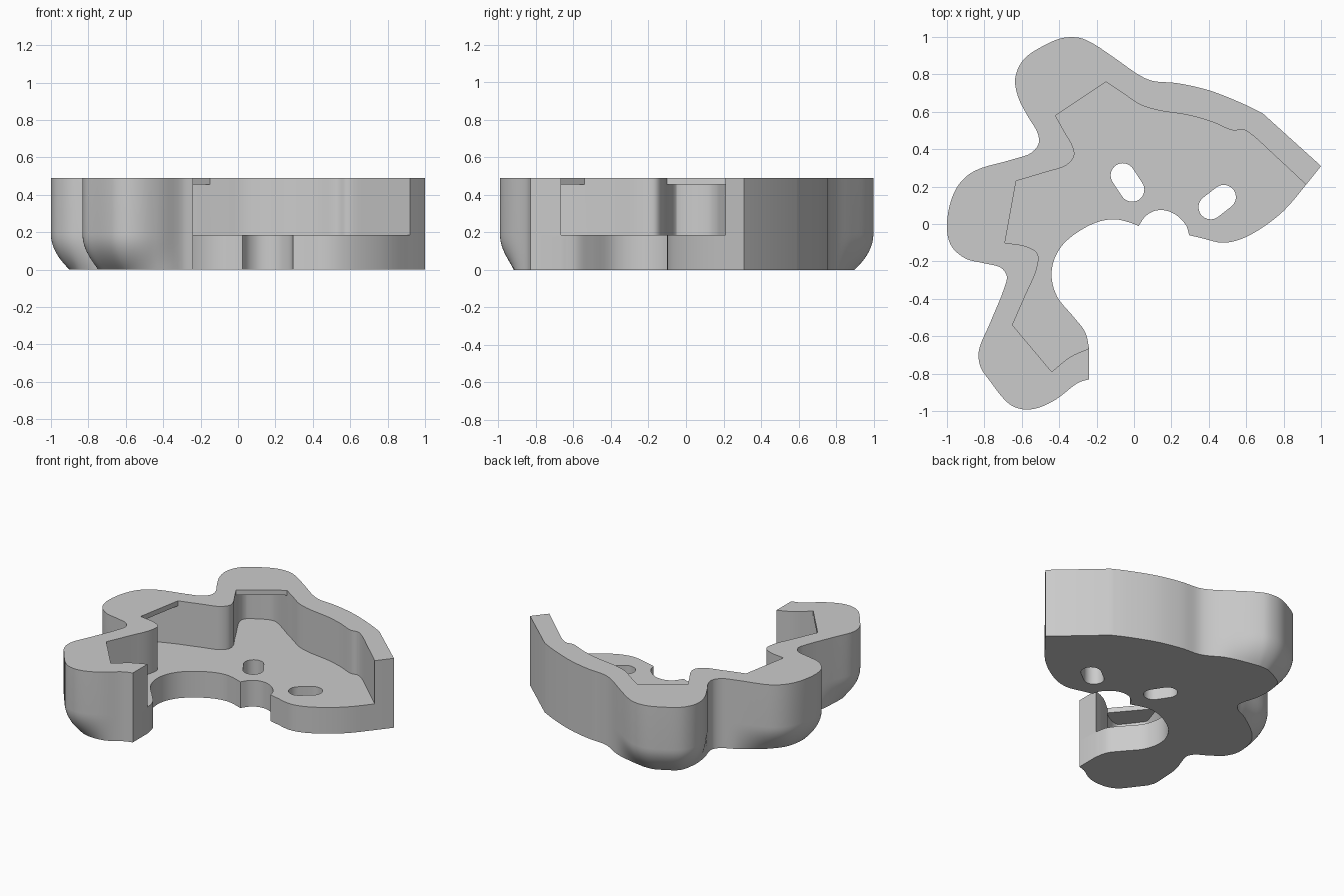
import bpy
import bmesh
import math
from mathutils import Vector
from mathutils.geometry import convex_hull_2d

TOP, FLOOR, LIP = 0.49, 0.185, 0.455
WALL = 0.13          # wall thickness behind the lobes
ROUND = 0.1          # how far the lobes tuck in underneath
ROUND_HEIGHT = 0.19

old = bpy.data.objects.get("Cube")
if old:
    bpy.data.objects.remove(old, do_unlink=True)


def smooth_run(points, steps=5):
    """Centripetal spline through the points; both ends stay sharp."""
    pts = [Vector(p) for p in points]
    pts = [2 * pts[0] - pts[1]] + pts + [2 * pts[-1] - pts[-2]]
    out = []
    for a, b, c, d in zip(pts, pts[1:], pts[2:], pts[3:]):
        ab, bc, cd = (math.sqrt((q - p).length) for p, q in ((a, b), (b, c), (c, d)))
        m1 = ((b - a) / ab - (c - a) / (ab + bc) + (c - b) / bc) * bc
        m2 = ((c - b) / bc - (d - b) / (bc + cd) + (d - c) / cd) * bc
        for i in range(steps):
            t = i / steps
            s = 1 - t
            out.append(b * (1 + 2 * t) * s * s + m1 * t * s * s
                       + c * t * t * (3 - 2 * t) - m2 * t * t * s)
    return out + [pts[-2]]


def join_runs(runs):
    """Chain runs into one closed loop without doubled points."""
    loop = []
    for run in runs:
        for p in run:
            if not loop or (p - loop[-1]).length > 0.002:
                loop.append(p)
    if (loop[0] - loop[-1]).length < 0.002:
        loop.pop()
    return loop


def loft(name, rings):
    """Solid through equal-length rings given as (points, height)."""
    bm = bmesh.new()
    rows = [[bm.verts.new((p.x, p.y, z)) for p in pts] for pts, z in rings]
    n = len(rows[0])
    for low, high in zip(rows, rows[1:]):
        for i in range(n):
            j = (i + 1) % n
            bm.faces.new((low[i], low[j], high[j], high[i]))
    bm.faces.new(rows[0][::-1])
    bm.faces.new(rows[-1])
    mesh = bpy.data.meshes.new(name)
    bm.to_mesh(mesh)
    bm.free()
    obj = bpy.data.objects.new(name, mesh)
    bpy.context.collection.objects.link(obj)
    return obj


def cut(target, cutter):
    cutter.hide_render = True
    mod = target.modifiers.new("cut", "BOOLEAN")
    mod.operation, mod.solver, mod.object = "DIFFERENCE", "EXACT", cutter
    bpy.context.view_layer.objects.active = target
    bpy.ops.object.modifier_apply(modifier=mod.name)
    bpy.data.objects.remove(cutter, do_unlink=True)


def inward(loop):
    """Unit inward normals of a counter-clockwise loop."""
    normals = []
    for i in range(len(loop)):
        t = (loop[(i + 1) % len(loop)] - loop[i - 1]).normalized()
        normals.append(Vector((-t.y, t.x)))
    return normals


# Outer edge: wing back and three lobes
lobed_edge = [
    (.69, .59), (.59, .64), (.4, .715), (.23, .753), (.1, .765), (.03, .795),
    (-.1, .885), (-.22, .965), (-.29, .995), (-.38, .995), (-.47, .96),
    (-.59, .88), (-.635, .78), (-.62, .68), (-.57, .58), (-.515, .485),
    (-.51, .43), (-.55, .38), (-.65, .345), (-.85, .285), (-.93, .22),
    (-.98, .12), (-1, -.03), (-.975, -.12), (-.9, -.185), (-.8, -.21),
    (-.71, -.235), (-.68, -.28), (-.7, -.36), (-.77, -.53), (-.83, -.68),
    (-.82, -.765), (-.77, -.84), (-.67, -.96), (-.6, -.99), (-.52, -.985),
    (-.42, -.94), (-.3, -.85), (-.24, -.83)]
# Open inner edge: large bay, small bay, wing front
large_bay = [
    (-.24, -.665), (-.26, -.58), (-.32, -.5), (-.41, -.39), (-.44, -.29),
    (-.43, -.2), (-.38, -.11), (-.28, -.03), (-.18, .015), (-.1, .025),
    (-.03, .01), (.025, -.01)]
small_bay = [(.025, -.01), (.06, .04), (.11, .07), (.17, .072), (.23, .045),
             (.28, -.01), (.295, -.06)]
wing_front = [(.295, -.06), (.36, -.075), (.47, -.1), (.56, -.085),
              (.67, -.03), (.8, .07), (.92, .21), (1, .31)]
outline = join_runs([smooth_run(r) for r in
                     (lobed_edge, large_bay, small_bay, wing_front)])

# Inner wall runs; the gaps between them are straight lips across the lobes
inner_runs = [smooth_run(r) for r in (
    [(.92, .21), (.77, .35), (.62, .485), (.58, .505), (.53, .5), (.42, .545),
     (.3, .58), (.12, .61), (.03, .64), (-.06, .7), (-.15, .76)],
    [(-.42, .58), (-.37, .49), (-.33, .42), (-.32, .365), (-.36, .315),
     (-.48, .275), (-.63, .23)],
    [(-.69, -.1), (-.57, -.122), (-.515, -.16), (-.52, -.24), (-.58, -.38),
     (-.65, -.54)],
    [(-.44, -.79), (-.34, -.71), (-.24, -.665)])]
chords = [(a[-1], b[0]) for a, b in zip(inner_runs, inner_runs[1:])]


def beyond(p, chord):
    """Distance of p outside a lip line, and its position along it."""
    a, b = chord
    t = (b - a).normalized()
    return (p - a).dot(Vector((t.y, -t.x))), (p - a).dot(t) / (b - a).length


# Body with undersides rounded at the lobes only
normals = inward(outline)
weights = []
for p in outline:
    w = min(max((max(beyond(p, c)[0] for c in chords) + 0.04) / 0.34, 0), 1)
    weights.append(w * w * (3 - 2 * w))
rings = []
for k in range(9):
    t = k / 8
    tuck = ROUND * (1 - t) ** 2
    rings.append(([p + n * w * tuck for p, n, w in zip(outline, normals, weights)],
                  ROUND_HEIGHT * t))
rings.append((outline, TOP))
body = loft("walled_tray", rings)

# Main recess, open towards the bays
open_side = [Vector(p) for p in ((-.15, -.63), (1.1, -.63), (1.1, .05))]
recess = join_runs(inner_runs + [open_side])
cut(body, loft("recess_cutter", [(recess, FLOOR), (recess, TOP + 0.1)]))

# Lobe pockets reaching under the lips, parallel to the outer edge
for chord in chords:
    a, b = chord
    t = (b - a).normalized()
    pocket = [a, b, (a + b) / 2 + Vector((-t.y, t.x)) * 0.05]
    for p, n in zip(outline, normals):
        q = p + n * WALL
        depth, along = beyond(q, chord)
        if 0.01 < depth < 0.3 and -0.12 < along < 1.12:
            pocket.append(q)
    hull = [pocket[i] for i in convex_hull_2d(pocket)]
    area = sum(p.cross(q) for p, q in zip(hull, hull[1:] + hull[:1]))
    if area < 0:
        hull.reverse()
    cut(body, loft("pocket_cutter", [(hull, FLOOR), (hull, LIP)]))


# Slotted holes through the floor
def slot(centre, half_axis, radius=0.065, count=32):
    c, h = Vector(centre), Vector(half_axis)
    start = math.atan2(h.y, h.x) - math.pi / 2
    pts = []
    for side in (0, 1):
        for i in range(count // 2 + 1):
            a = start + math.pi * (side + 2 * i / count)
            pts.append(c + (h if side == 0 else -h)
                       + radius * Vector((math.cos(a), math.sin(a))))
    return loft("slot_cutter", [(pts, -0.1), (pts, FLOOR + 0.1)])


cut(body, slot((-.035, .222), (-.025, .038)))
cut(body, slot((.445, .117), (.035, .027)))

# Single grey finish
grey = bpy.data.materials.new("plain_grey")
grey.use_nodes = True
colour = (0.6, 0.6, 0.6, 1)
grey.diffuse_color = colour
grey.node_tree.nodes["Principled BSDF"].inputs["Base Color"].default_value = colour
body.data.materials.clear()
body.data.materials.append(grey)

bpy.ops.object.select_all(action="DESELECT")
body.select_set(True)
bpy.context.view_layer.objects.active = body
bpy.ops.object.shade_smooth_by_angle(angle=math.radians(30))
